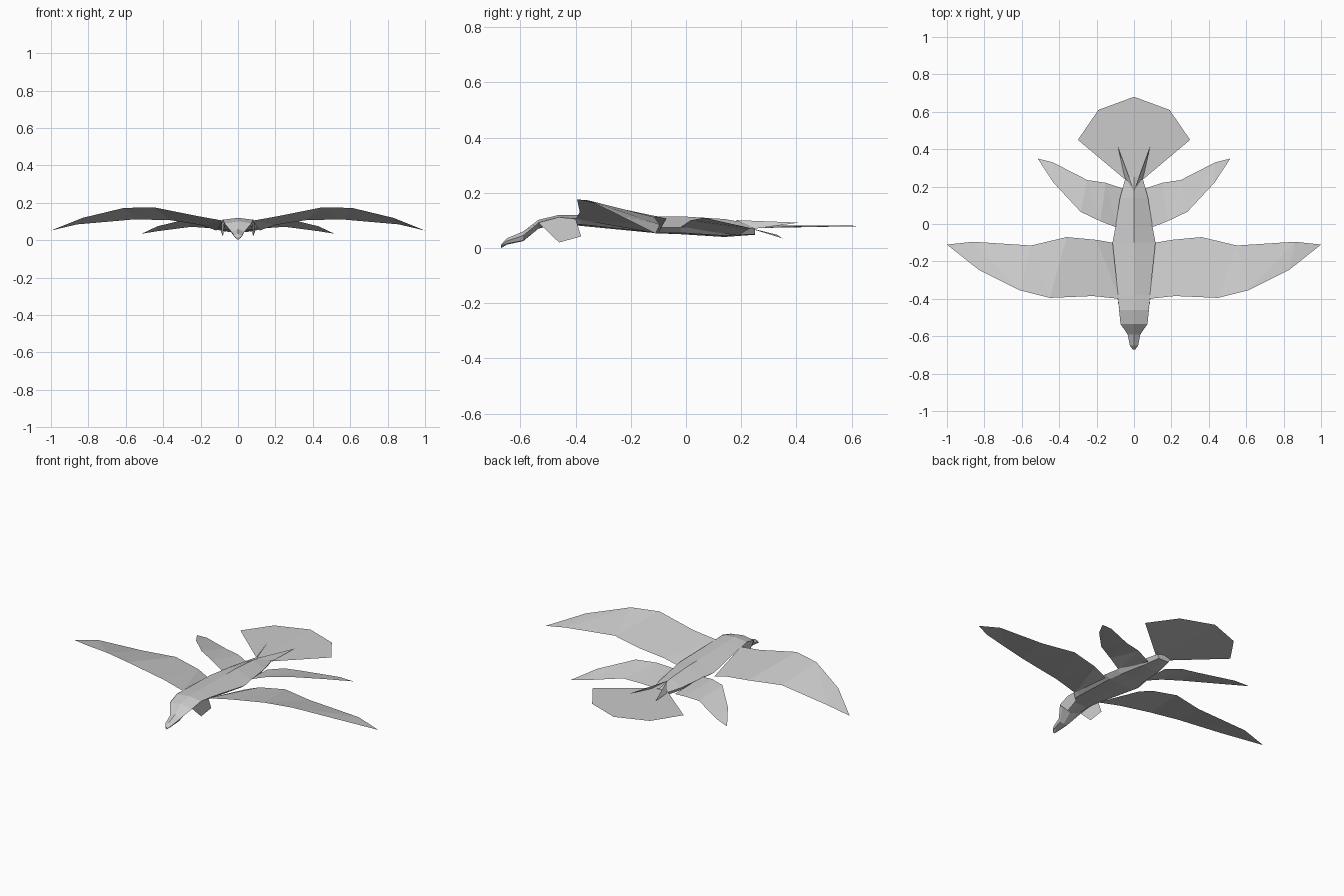
import bpy, bmesh

cube = bpy.data.objects.get("Cube")
if cube:
    bpy.data.objects.remove(cube, do_unlink=True)

# Single feather colour
grey = bpy.data.materials.new("feather_grey")
grey.use_nodes = True
grey.diffuse_color = (0.6, 0.6, 0.6, 1)
bsdf = next(n for n in grey.node_tree.nodes if n.type == 'BSDF_PRINCIPLED')
bsdf.inputs["Base Color"].default_value = grey.diffuse_color
bsdf.inputs["Roughness"].default_value = 0.8


def finish(name, bm, upward=False):
    """Turn a bmesh into a flat shaded object."""
    if upward:
        for f in bm.faces:
            f.normal_update()
            if f.normal.z < 0:
                f.normal_flip()
    else:
        bmesh.ops.recalc_face_normals(bm, faces=bm.faces[:])
    me = bpy.data.meshes.new(name)
    bm.to_mesh(me)
    bm.free()
    me.materials.append(grey)
    ob = bpy.data.objects.new(name, me)
    bpy.context.collection.objects.link(ob)
    return ob


def strip(name, front, rear, side):
    """Thin sheet between a leading and a trailing edge, sharing the tip."""
    bm = bmesh.new()
    a, b = [[bm.verts.new((x * side, y, z)) for x, y, z in e] for e in (front, rear)]
    for i in range(len(a) - 1):
        bm.faces.new((a[i], a[i + 1], b[i + 1]))
        bm.faces.new((a[i], b[i + 1], b[i]))
    bmesh.ops.remove_doubles(bm, verts=bm.verts[:], dist=0.0005)
    return finish(name, bm, True)


def polygon(name, points, side=1, upward=False):
    bm = bmesh.new()
    vs = [bm.verts.new((x * side, y, z)) for x, y, z in points]
    bm.faces.new(vs)
    return finish(name, bm, upward)


def loft(name, sections):
    """Closed body; each section is y, half width, top, shoulder, low side, bottom."""
    bm = bmesh.new()
    rings = []
    for y, w, top, mid, low, bot in sections:
        pts = [(0, top), (w, mid), (w * 0.75, low), (0, bot), (-w * 0.75, low), (-w, mid)]
        rings.append([bm.verts.new((x, y, z)) for x, z in pts])
    for a, b in zip(rings, rings[1:]):
        for i in range(6):
            j = (i + 1) % 6
            bm.faces.new((a[i], a[j], b[j], b[i]))
    bm.faces.new(rings[0])
    bm.faces.new(rings[-1])
    return finish(name, bm)


# Body with a ridge along the back
loft("body", [
    (-0.46, 0.08, 0.12, 0.11, 0.09, 0.09),
    (-0.38, 0.085, 0.12, 0.105, 0.085, 0.08),
    (-0.10, 0.115, 0.115, 0.075, 0.055, 0.053),
    (-0.02, 0.10, 0.115, 0.075, 0.055, 0.05),
    (0.14, 0.075, 0.105, 0.07, 0.045, 0.04),
    (0.25, 0.045, 0.085, 0.07, 0.05, 0.048),
])

# Head and hooked beak
loft("head", [
    (-0.67, 0.008, 0.012, 0.01, 0.006, 0.0),
    (-0.65, 0.022, 0.035, 0.025, 0.015, 0.012),
    (-0.59, 0.034, 0.06, 0.045, 0.027, 0.025),
    (-0.535, 0.072, 0.102, 0.09, 0.085, 0.07),
    (-0.46, 0.08, 0.12, 0.11, 0.09, 0.09),
])

# Wing edges from root to tip
wing_front = [(0.08, -0.40, 0.105), (0.22, -0.385, 0.13), (0.45, -0.395, 0.176),
              (0.61, -0.355, 0.173), (0.83, -0.245, 0.12), (1.0, -0.11, 0.052)]
wing_rear = [(0.115, -0.10, 0.052), (0.20, -0.085, 0.082), (0.36, -0.07, 0.107),
             (0.55, -0.115, 0.112), (0.86, -0.095, 0.085), (1.0, -0.11, 0.052)]
hind_front = [(0.09, -0.02, 0.075), (0.18, 0.015, 0.10), (0.285, 0.065, 0.11),
              (0.43, 0.22, 0.075), (0.515, 0.35, 0.035)]
hind_rear = [(0.06, 0.19, 0.045), (0.15, 0.22, 0.065), (0.25, 0.235, 0.072),
             (0.435, 0.33, 0.048), (0.515, 0.35, 0.035)]

for side, word in ((1, "left"), (-1, "right")):
    strip(word + "_front_wing", wing_front, wing_rear, side)
    strip(word + "_hind_wing", hind_front, hind_rear, side)
    # Flap hanging beside the head
    polygon(word + "_cheek_flap", [(0.073, -0.535, 0.092), (0.08, -0.46, 0.02),
            (0.09, -0.38, 0.042), (0.086, -0.40, 0.105), (0.08, -0.46, 0.112)], side)
    # Pointed feather lying above the tail
    polygon(word + "_tail_spike", [(0, 0.18, 0.101), (0.085, 0.41, 0.092),
            (0.05, 0.25, 0.07)], side, True)
    # Half of the tail fan
    polygon(word + "_tail_fan", [(0, 0.18, 0.082), (0.05, 0.24, 0.072), (0.30, 0.45, 0.082),
            (0.19, 0.61, 0.08), (0, 0.68, 0.08)], side, True)
